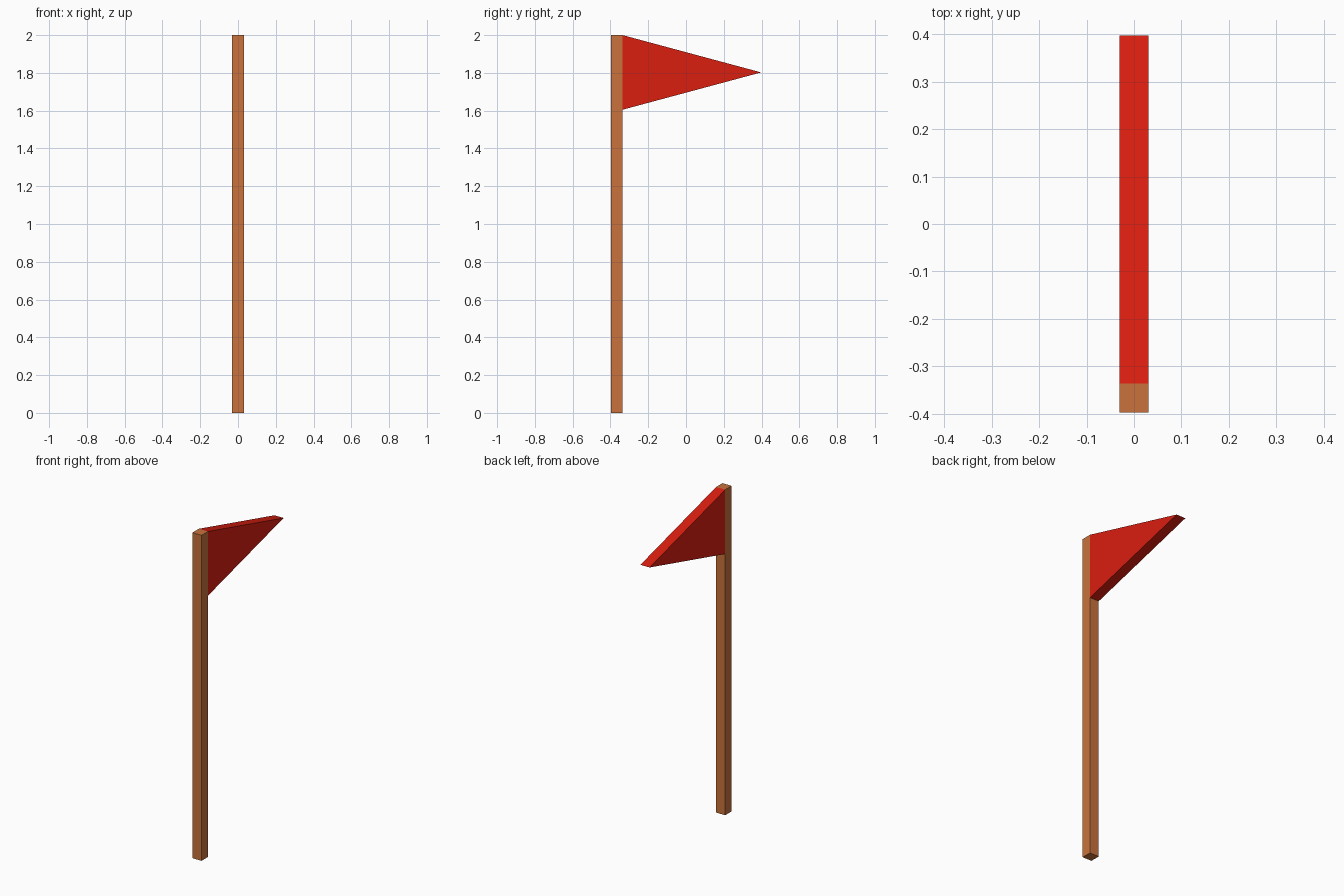
import bpy

if "Cube" in bpy.data.objects:
    bpy.data.objects.remove(bpy.data.objects["Cube"])

HALF = 0.031  # half thickness of pole and pennant


def material(name, color):
    mat = bpy.data.materials.new(name)
    mat.diffuse_color = color
    mat.use_nodes = True
    mat.node_tree.nodes["Principled BSDF"].inputs["Base Color"].default_value = mat.diffuse_color
    return mat


def prism(name, profile, mat):
    """Extrude a counter-clockwise (y, z) profile along x."""
    n = len(profile)
    verts = [(x, y, z) for x in (-HALF, HALF) for y, z in profile]
    faces = [tuple(reversed(range(n))), tuple(range(n, 2 * n))]
    faces += [(i, (i + 1) % n, (i + 1) % n + n, i + n) for i in range(n)]
    mesh = bpy.data.meshes.new(name)
    mesh.from_pydata(verts, [], faces)
    mesh.materials.append(mat)
    obj = bpy.data.objects.new(name, mesh)
    bpy.context.collection.objects.link(obj)
    return obj


wood = material("wood", (0.58, 0.17, 0.045, 1))
red = material("red_cloth", (0.7, 0.013, 0.005, 1))

# Square pole
prism("pole", [(-0.398, 0), (-0.336, 0), (-0.336, 2), (-0.398, 2)], wood)

# Triangular pennant at the top of the pole
prism("pennant", [(-0.336, 1.605), (0.398, 1.8025), (-0.336, 2)], red)
